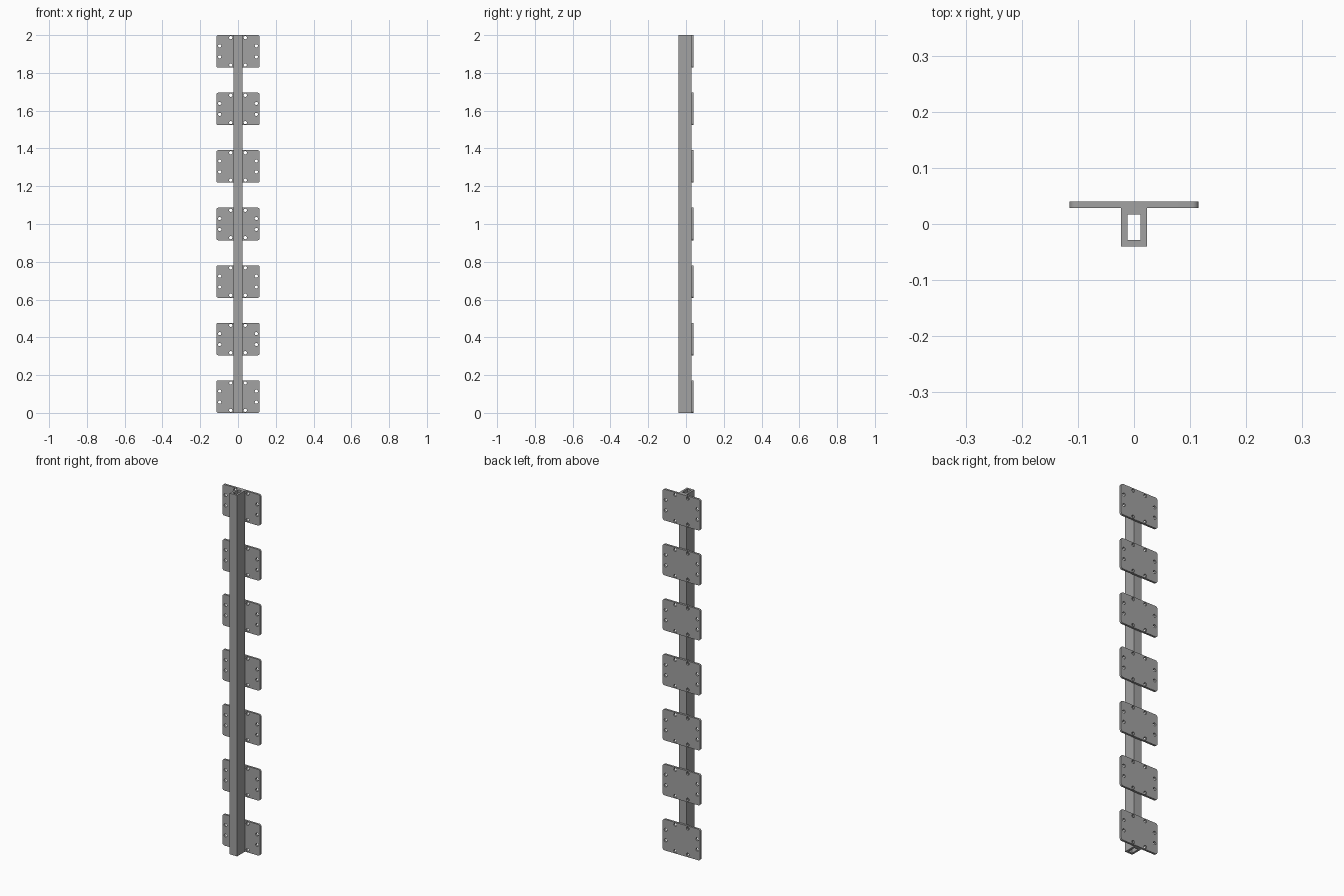
import bpy, bmesh
from math import cos, sin, pi, radians
from mathutils import Matrix

if "Cube" in bpy.data.objects:
    bpy.data.objects.remove(bpy.data.objects["Cube"], do_unlink=True)

# Main sizes
LENGTH = 2.0
TUBE_W, TUBE_D, WALL = 0.046, 0.069, 0.0115
PLATE_W, PLATE_H, PLATE_T = 0.23, 0.1724, 0.0115
CORNER, HOLE = 0.0115, 0.0086
COUNT = 7
BACK = (TUBE_D + PLATE_T) / 2

steel = bpy.data.materials.new("steel grey")
steel.use_nodes = True
grey = (0.36, 0.36, 0.36, 1)
steel.diffuse_color = grey
steel.node_tree.nodes["Principled BSDF"].inputs["Base Color"].default_value = grey


def rectangle(w, h):
    return [(sx * w / 2, sy * h / 2) for sx, sy in ((1, 1), (-1, 1), (-1, -1), (1, -1))]


def circle(cx, cy, r, n=20):
    return [(cx + r * cos(2 * pi * i / n), cy + r * sin(2 * pi * i / n)) for i in range(n)]


def rounded_rectangle(w, h, r, n=6):
    points = []
    for q, (cx, cy) in enumerate(rectangle(w - 2 * r, h - 2 * r)):
        for i in range(n + 1):
            a = (q + i / n) * pi / 2
            points.append((cx + r * cos(a), cy + r * sin(a)))
    return points


def extruded_profile(name, loops, depth):
    """Filled 2D outline with holes, extruded evenly about z = 0."""
    curve = bpy.data.curves.new(name, "CURVE")
    curve.dimensions = "2D"
    curve.fill_mode = "BOTH"
    curve.extrude = depth / 2
    for loop in loops:
        spline = curve.splines.new("POLY")
        spline.points.add(len(loop) - 1)
        for point, (x, y) in zip(spline.points, loop):
            point.co = (x, y, 0, 1)
        spline.use_cyclic_u = True
    helper = bpy.data.objects.new(name + " outline", curve)
    bpy.context.collection.objects.link(helper)
    bpy.context.view_layer.update()
    graph = bpy.context.evaluated_depsgraph_get()
    mesh = bpy.data.meshes.new_from_object(helper.evaluated_get(graph))
    bpy.data.objects.remove(helper, do_unlink=True)
    bm = bmesh.new()
    bm.from_mesh(mesh)
    bmesh.ops.remove_doubles(bm, verts=bm.verts, dist=1e-5)
    bmesh.ops.recalc_face_normals(bm, faces=bm.faces)
    bm.to_mesh(mesh)
    bm.free()
    mesh.materials.clear()
    mesh.materials.append(steel)
    return mesh


def place(name, mesh, location):
    obj = bpy.data.objects.new(name, mesh)
    obj.location = location
    bpy.context.collection.objects.link(obj)
    return obj


# Hollow rectangular post
tube = extruded_profile("post", [rectangle(TUBE_W, TUBE_D),
                                 rectangle(TUBE_W - 2 * WALL, TUBE_D - 2 * WALL)], LENGTH)
tube.shade_flat()
place("post", tube, (0, -BACK + TUBE_D / 2, LENGTH / 2))

# Drilled mounting plate, stood upright
holes = [circle(sx * x, sz * z, HOLE) for x, z in ((0.0385, 0.0725), (0.097, 0.029))
         for sx in (-1, 1) for sz in (-1, 1)]
plate = extruded_profile("mounting_plate",
                         [rounded_rectangle(PLATE_W, PLATE_H, CORNER)] + holes, PLATE_T)
plate.transform(Matrix.Rotation(radians(90), 4, "X"))

# Row of plates along the back of the post
spacing = (LENGTH - PLATE_H) / (COUNT - 1)
for i in range(COUNT):
    obj = place(f"mounting_plate_{i + 1}", plate,
                (0, BACK - PLATE_T / 2, PLATE_H / 2 + i * spacing))

# Smooth only the hole walls and rounded corners
bpy.ops.object.select_all(action="DESELECT")
obj.select_set(True)
bpy.context.view_layer.objects.active = obj
bpy.ops.object.shade_smooth_by_angle(angle=radians(30))
